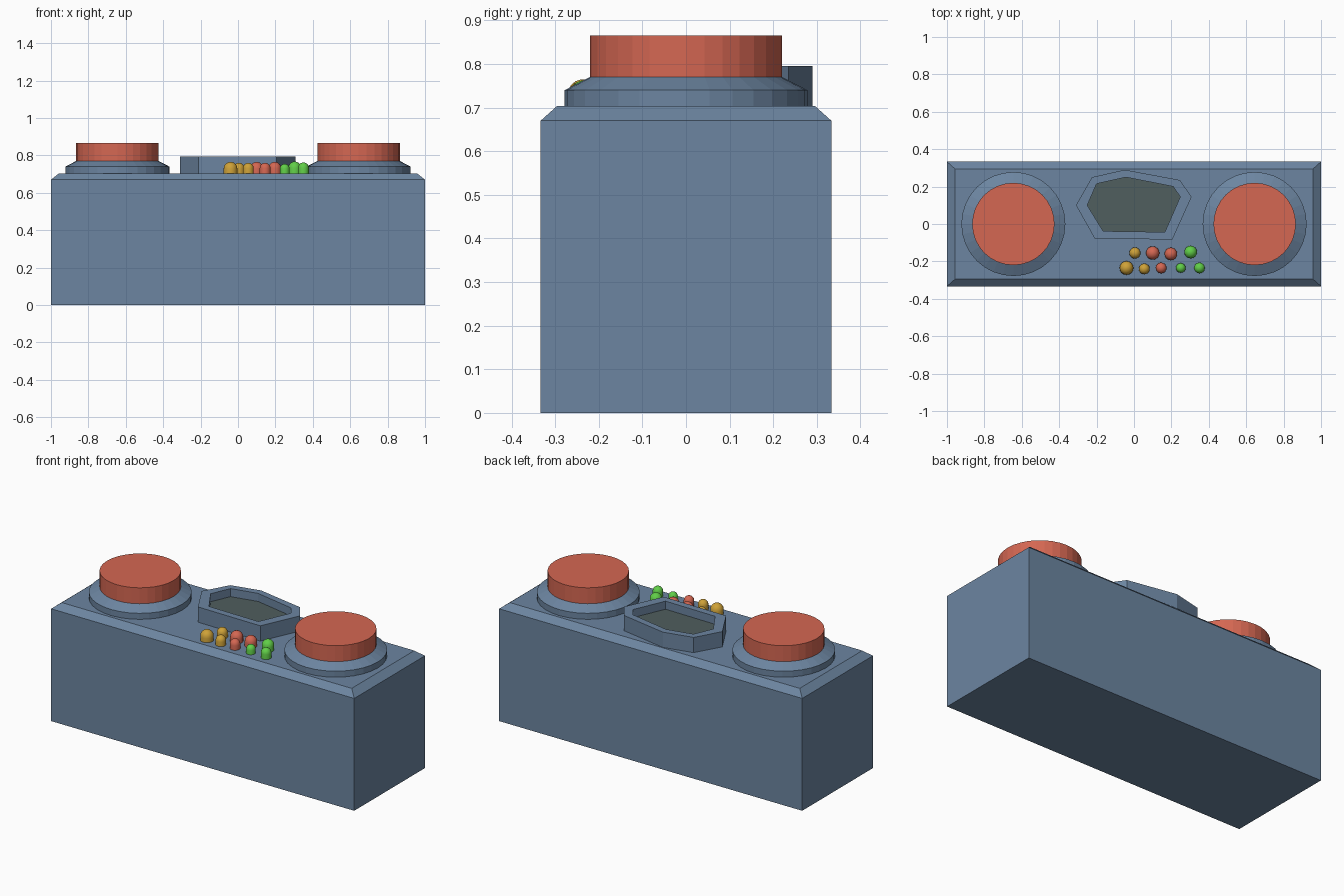
import bpy, bmesh, math

if "Cube" in bpy.data.objects:
    bpy.data.objects.remove(bpy.data.objects["Cube"])


def mat(name, r, g, b):
    m = bpy.data.materials.new(name)
    m.diffuse_color = (r, g, b, 1)
    m.use_nodes = True
    m.node_tree.nodes["Principled BSDF"].inputs["Base Color"].default_value = m.diffuse_color
    return m


BLUE = mat("slate_blue", 0.15, 0.235, 0.355)
RED = mat("coral_red", 0.66, 0.135, 0.085)
YELLOW = mat("amber", 0.62, 0.36, 0.04)
GREEN = mat("green", 0.12, 0.62, 0.065)
SCREEN = mat("dark_glass", 0.08, 0.112, 0.112)


def loft(name, rings, material, smooth=None):
    """Skin a stack of matching rings of points, capped at both ends."""
    bm = bmesh.new()
    loops = [[bm.verts.new(p) for p in ring] for ring in rings]
    n = len(loops[0])
    for a, b in zip(loops, loops[1:]):
        for i in range(n):
            j = (i + 1) % n
            bm.faces.new((a[i], a[j], b[j], b[i]))
    bm.faces.new(loops[0][::-1])
    cap = bm.faces.new(loops[-1])
    cap.material_index = 0
    bmesh.ops.recalc_face_normals(bm, faces=bm.faces)
    me = bpy.data.meshes.new(name)
    bm.to_mesh(me)
    bm.free()
    me.materials.append(material)
    ob = bpy.data.objects.new(name, me)
    bpy.context.collection.objects.link(ob)
    if smooth:
        bpy.ops.object.select_all(action='DESELECT')
        ob.select_set(True)
        bpy.context.view_layer.objects.active = ob
        bpy.ops.object.shade_smooth_by_angle(angle=math.radians(smooth))
    return ob


def rect(x, y, z):
    return [(-x, -y, z), (x, -y, z), (x, y, z), (-x, y, z)]


def circle(cx, cy, r, z, n):
    return [(cx + r * math.cos(2 * math.pi * i / n),
             cy + r * math.sin(2 * math.pi * i / n), z) for i in range(n)]


def at(points, z):
    return [(x, y, z) for x, y in points]


# Box with a chamfered top
loft("body", [rect(1, 0.333, 0), rect(1, 0.333, 0.67), rect(0.957, 0.295, 0.704)], BLUE)

# Two large round buttons on stepped collars
for side, cx in (("left", -0.645), ("right", 0.645)):
    loft("button_collar_" + side,
         [circle(cx, 0, r, z, 32) for r, z in ((0.278, 0.69), (0.278, 0.74), (0.22, 0.77))], BLUE)
    loft("button_" + side,
         [circle(cx, 0, 0.22, z, 32) for z in (0.765, 0.865)], RED)

# Irregular seven-sided screen frame with a recessed screen
outer = [(-0.21, -0.078), (0.205, -0.083), (0.308, 0.145), (0.245, 0.235),
         (-0.05, 0.29), (-0.225, 0.25), (-0.31, 0.10)]
inner = [(-0.165, -0.038), (0.165, -0.043), (0.247, 0.145), (0.21, 0.2),
         (-0.043, 0.25), (-0.2, 0.215), (-0.25, 0.10)]
loft("screen_frame", [at(outer, 0.69), at(outer, 0.795), at(inner, 0.795), at(inner, 0.742)], BLUE)
loft("screen", [at(inner, 0.742), at(inner, 0.747)], SCREEN)

# Small domed indicator lights: x, y, radius, top height
lights = [
    (YELLOW, ((0.005, -0.155, 0.030, 0.76), (-0.04, -0.235, 0.037, 0.765), (0.055, -0.24, 0.029, 0.76))),
    (RED, ((0.10, -0.155, 0.036, 0.765), (0.197, -0.16, 0.034, 0.765), (0.145, -0.235, 0.029, 0.76))),
    (GREEN, ((0.303, -0.15, 0.034, 0.767), (0.25, -0.235, 0.026, 0.755), (0.35, -0.235, 0.029, 0.762))),
]
for material, spots in lights:
    for k, (x, y, r, top) in enumerate(spots):
        rings = [circle(x, y, r, 0.695, 16)]
        for s in range(5):
            a = math.radians(s * 20)
            rings.append(circle(x, y, r * math.cos(a), top - r + r * math.sin(a), 16))
        loft(f"{material.name}_light_{k + 1}", rings, material, smooth=40)
